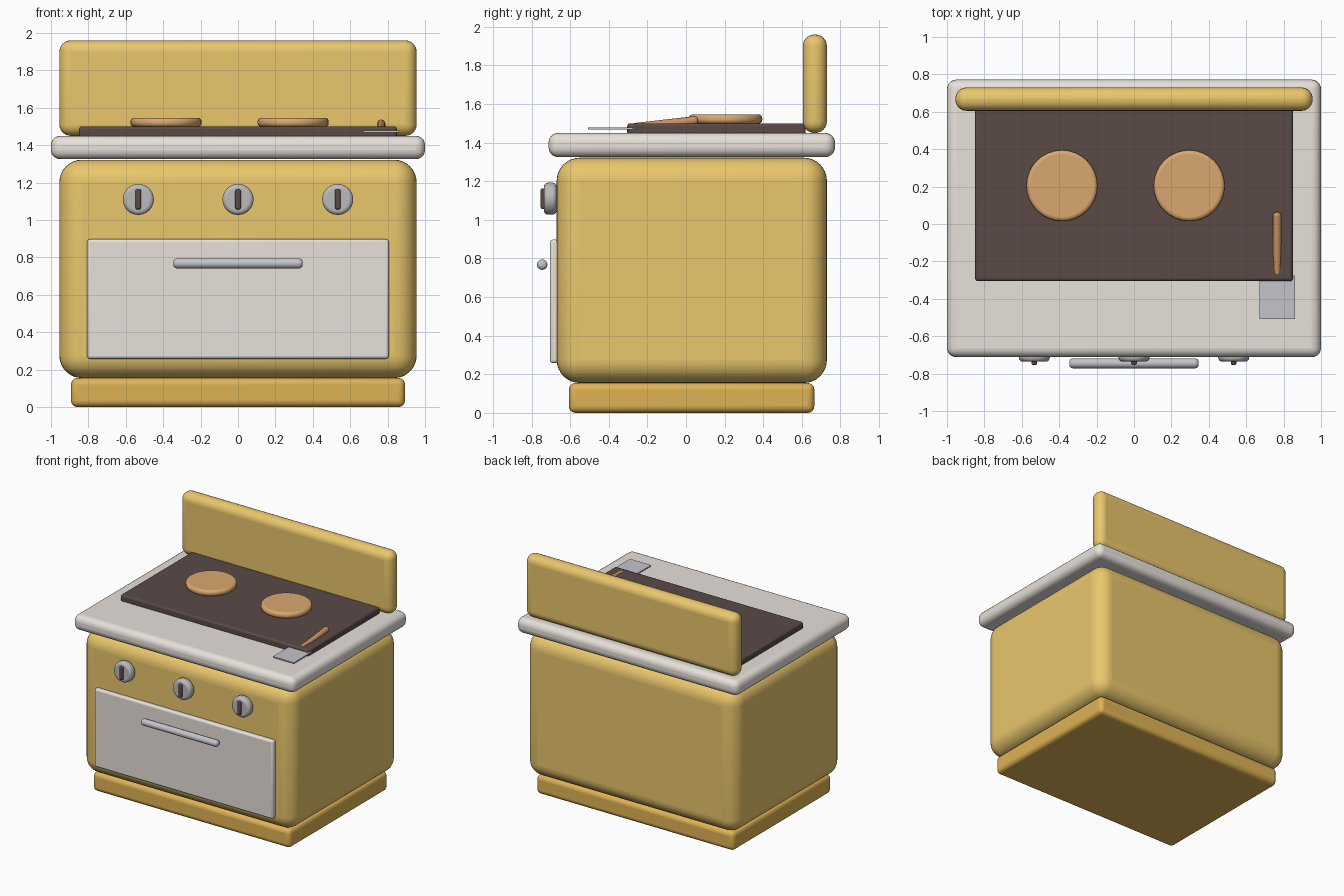
import bpy, bmesh
from math import pi, radians
from mathutils import Vector

if "Cube" in bpy.data.objects:
    bpy.data.objects.remove(bpy.data.objects["Cube"])


def mat(name, r, g, b):
    m = bpy.data.materials.new(name)
    m.diffuse_color = (r, g, b, 1)
    m.use_nodes = True
    m.node_tree.nodes["Principled BSDF"].inputs["Base Color"].default_value = m.diffuse_color
    return m


YELLOW = mat("yellow_enamel", 0.82, 0.57, 0.15)
OCHRE = mat("ochre_enamel", 0.74, 0.45, 0.09)
CREAM = mat("cream_enamel", 0.80, 0.75, 0.70)
DARK = mat("dark_iron", 0.10, 0.068, 0.062)
BROWN = mat("pancake", 0.70, 0.39, 0.16)
WOOD = mat("wood", 0.60, 0.28, 0.11)
STEEL = mat("steel", 0.55, 0.55, 0.60)
GREY = mat("knob_grey", 0.50, 0.50, 0.50)


def finish(bm, name, material, bevel=0, segments=4):
    me = bpy.data.meshes.new(name)
    bmesh.ops.recalc_face_normals(bm, faces=bm.faces)
    bm.to_mesh(me)
    bm.free()
    me.materials.append(material)
    ob = bpy.data.objects.new(name, me)
    bpy.context.collection.objects.link(ob)
    if bevel:
        mod = ob.modifiers.new("round", 'BEVEL')
        mod.width, mod.segments = bevel, segments
        mod.limit_method = 'ANGLE'
        mod.angle_limit = radians(40)
    bpy.ops.object.select_all(action='DESELECT')
    bpy.context.view_layer.objects.active = ob
    ob.select_set(True)
    bpy.ops.object.shade_smooth_by_angle(angle=radians(35))
    return ob


def box(name, x, y, z, material, bevel=0, segments=4):
    """Box from (min, max) ranges, with rounded edges."""
    bm = bmesh.new()
    bmesh.ops.create_cube(bm, size=1)
    for v in bm.verts:
        v.co = [(lo + hi) / 2 + c * (hi - lo) for c, (lo, hi) in zip(v.co, (x, y, z))]
    return finish(bm, name, material, bevel, segments)


def rod(name, a, b, radius, material, bevel, segments=4, sides=32):
    """Cylinder from point a to point b with rounded rims."""
    a, b = Vector(a), Vector(b)
    bm = bmesh.new()
    bmesh.ops.create_cone(bm, cap_ends=True, segments=sides, radius1=radius,
                          radius2=radius, depth=(b - a).length)
    ob = finish(bm, name, material, bevel, segments)
    ob.location = (a + b) / 2
    ob.rotation_euler = (b - a).to_track_quat('Z', 'Y').to_euler()
    return ob


# Cabinet
box("plinth", (-0.893, 0.893), (-0.607, 0.665), (0, 0.155), OCHRE, 0.035)
box("oven_body", (-0.955, 0.955), (-0.67, 0.73), (0.155, 1.322), YELLOW, 0.12, 8)
box("worktop", (-1, 1), (-0.712, 0.772), (1.325, 1.45), CREAM, 0.05, 5)
box("backsplash", (-0.955, 0.955), (0.605, 0.73), (1.45, 1.96), YELLOW, 0.06, 6)
box("hotplate", (-0.85, 0.85), (-0.305, 0.62), (1.44, 1.50), DARK, 0.015, 3)

# Oven door and handle
box("oven_door", (-0.807, 0.807), (-0.705, -0.66), (0.258, 0.897), CREAM, 0.015, 3)
rod("door_handle", (-0.346, -0.745, 0.768), (0.346, -0.745, 0.768), 0.027, STEEL, 0.02, sides=20)

# Control knobs with pointer bars
for i, x in enumerate((-0.533, 0, 0.533)):
    rod(f"knob_{i}", (x, -0.67, 1.11), (x, -0.736, 1.11), 0.083, GREY, 0.022)
    box(f"knob_pointer_{i}", (x - 0.015, x + 0.015), (-0.753, -0.725),
        (1.057, 1.163), DARK, 0.008, 3)

# Pancakes on the hotplate
for i, x in enumerate((-0.385, 0.295)):
    rod(f"pancake_{i}", (x, 0.205, 1.498), (x, 0.205, 1.546), 0.19, BROWN, 0.02)

# Spatula resting on the edge
box("spatula_blade", (0.67, 0.86), (-0.507, -0.275), (1.469, 1.479), STEEL)
rod("spatula_handle", (0.765, -0.28, 1.477), (0.765, 0.063, 1.516), 0.023, WOOD, 0.018, sides=16)
